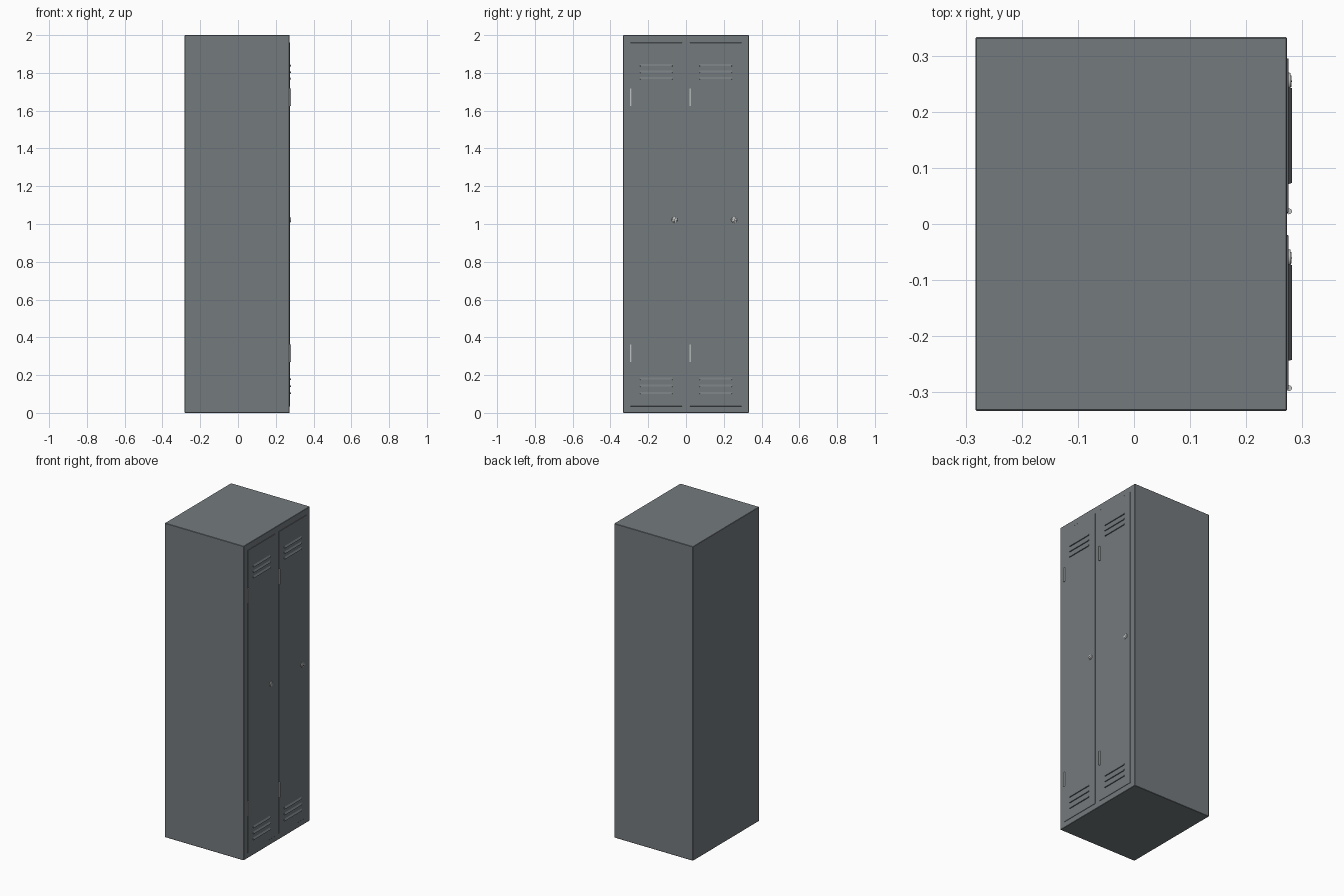
import bpy, bmesh, math
from mathutils import Matrix

if "Cube" in bpy.data.objects:
    bpy.data.objects.remove(bpy.data.objects["Cube"])


def material(name, rgb):
    m = bpy.data.materials.new(name)
    m.diffuse_color = (*rgb, 1)
    m.use_nodes = True
    m.node_tree.nodes["Principled BSDF"].inputs["Base Color"].default_value = m.diffuse_color
    return m


GREY = material("grey painted steel", (0.175, 0.195, 0.208))
SILVER = material("silver metal", (0.55, 0.56, 0.56))
DARK = material("dark keyhole", (0.03, 0.03, 0.03))


def finish(name, bm, mat, smooth=False):
    bmesh.ops.recalc_face_normals(bm, faces=bm.faces)
    me = bpy.data.meshes.new(name)
    bm.to_mesh(me)
    bm.free()
    ob = bpy.data.objects.new(name, me)
    bpy.context.collection.objects.link(ob)
    me.materials.append(mat)
    if smooth:
        bpy.context.view_layer.objects.active = ob
        ob.select_set(True)
        bpy.ops.object.shade_smooth_by_angle(angle=math.radians(35))
        ob.select_set(False)
    return ob


def box(name, lo, hi, mat, bevel=0.0):
    bm = bmesh.new()
    bmesh.ops.create_cube(bm, size=1)
    for v in bm.verts:
        v.co = [(a + b) / 2 + c * (b - a) for a, b, c in zip(lo, hi, v.co)]
    if bevel:
        bmesh.ops.bevel(bm, geom=bm.edges[:], offset=bevel, segments=1, affect='EDGES')
    return finish(name, bm, mat)


def cylinder(name, centre, r1, r2, depth, mat, along_x=False):
    bm = bmesh.new()
    m = Matrix.Translation(centre)
    if along_x:
        m = m @ Matrix.Rotation(math.pi / 2, 4, 'Y')
    bmesh.ops.create_cone(bm, cap_ends=True, segments=20, radius1=r1, radius2=r2,
                          depth=depth, matrix=m)
    return finish(name, bm, mat, True)


def louvre(name, y, z, mat):
    # hooded vent: sloping front, flat underside, tapered ends
    x, w, h = FACE - 0.001, 0.0865, 0.007
    bm = bmesh.new()
    ends = []
    for s in (-1, 1):
        ends.append([bm.verts.new((x, y + s * w, z + h)),
                     bm.verts.new((0.2815, y + s * (w - 0.002), z - h + 0.002)),
                     bm.verts.new((0.2815, y + s * (w - 0.002), z - h)),
                     bm.verts.new((x, y + s * w, z - h))])
    a, b = ends
    bm.faces.new(a)
    bm.faces.new(b[::-1])
    for i in range(4):
        j = (i + 1) % 4
        bm.faces.new((a[i], b[i], b[j], a[j]))
    return finish(name, bm, mat)


FRONT = 0.273   # cabinet front
FACE = 0.2755   # door face

# cabinet
box("cabinet", (-0.2825, -0.333, 0), (FRONT, 0.333, 2), GREY, 0.002)

for side, y in (("left", -0.1575), ("right", 0.1575)):
    # slightly raised door
    box(side + "_door", (FRONT - 0.01, y - 0.1375, 0.035),
        (FACE, y + 0.1375, 1.96), GREY, 0.001)
    # vents near top and bottom
    for i, z in enumerate((1.842, 1.807, 1.772, 0.181, 0.144, 0.106)):
        louvre(f"{side}_louvre_{i}", y, z, GREY)
    # hinge barrels
    for level, z in (("upper", 1.672), ("lower", 0.316)):
        cylinder(f"{side}_{level}_hinge", (0.2762, y - 0.135, z),
                 0.0052, 0.0052, 0.092, SILVER)
    # lock: collar, barrel and key slot
    ly = y + 0.097
    cylinder(side + "_lock_collar", (0.2765, ly, 1.022), 0.016, 0.0145, 0.005, SILVER, True)
    cylinder(side + "_lock_barrel", (0.2795, ly, 1.022), 0.011, 0.010, 0.003, SILVER, True)
    box(side + "_keyhole", (0.2800, ly - 0.0012, 1.017), (0.2813, ly + 0.0012, 1.027), DARK)
